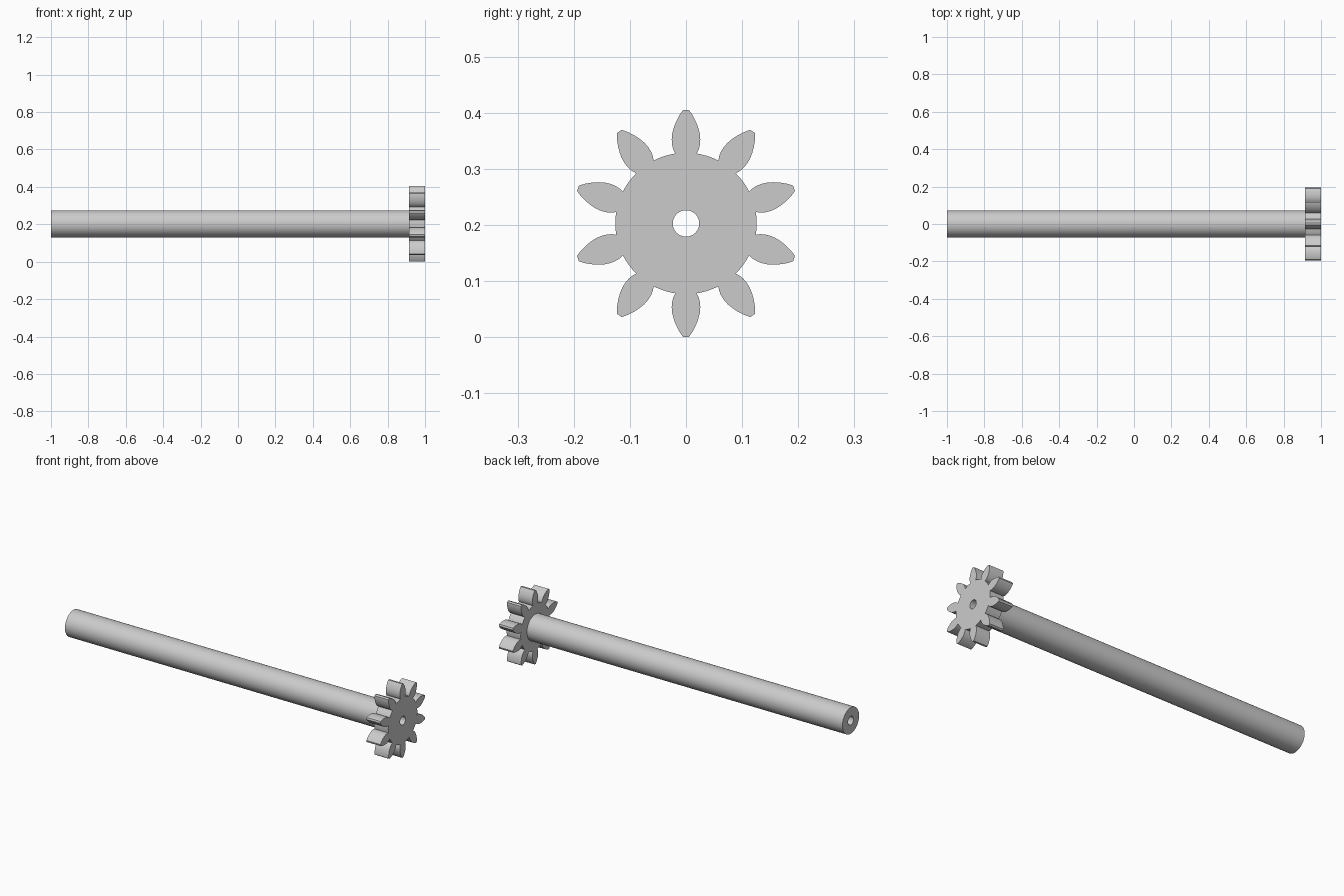
import bpy
import bmesh
from math import cos, sin, tau, radians, asin

cube = bpy.data.objects.get("Cube")
if cube:
    bpy.data.objects.remove(cube, do_unlink=True)

AXIS_Z = 0.2025
TIP_R, ROOT_R, SHAFT_R, BORE_R = 0.2025, 0.126, 0.072, 0.0235
TEETH = 10

steel = bpy.data.materials.new("light_grey")
steel.use_nodes = True
grey = (0.6, 0.6, 0.6, 1)
steel.diffuse_color = grey
steel.node_tree.nodes["Principled BSDF"].inputs["Base Color"].default_value = grey


def polar(r, a):
    """Point in the y-z plane, angle measured from straight up."""
    return r * sin(a), r * cos(a)


def circle(r, n=64):
    return [polar(r, tau * i / n) for i in range(n)]


def bored_bar(name, outline, x0, x1):
    """Extrude an outline with a round bore along x."""
    bm = bmesh.new()
    for loop in (outline, circle(BORE_R, 48)):
        vs = [bm.verts.new((x0, y, z + AXIS_Z)) for y, z in loop]
        for i, v in enumerate(vs):
            bm.edges.new((v, vs[i - 1]))
    bmesh.ops.triangle_fill(bm, use_beauty=True, edges=bm.edges[:])
    ext = bmesh.ops.extrude_face_region(bm, geom=bm.faces[:], use_keep_orig=True)
    moved = [g for g in ext["geom"] if isinstance(g, bmesh.types.BMVert)]
    bmesh.ops.translate(bm, verts=moved, vec=(x1 - x0, 0, 0))
    bmesh.ops.recalc_face_normals(bm, faces=bm.faces[:])
    mesh = bpy.data.meshes.new(name)
    bm.to_mesh(mesh)
    bm.free()
    mesh.materials.append(steel)
    obj = bpy.data.objects.new(name, mesh)
    bpy.context.collection.objects.link(obj)
    bpy.ops.object.select_all(action='DESELECT')
    obj.select_set(True)
    bpy.context.view_layer.objects.active = obj
    bpy.ops.object.shade_smooth_by_angle(angle=radians(30))
    return obj


# Tooth flank: radius and half width, from root to tip
flank = [(ROOT_R, 0.019), (0.133, 0.0225), (0.142, 0.0248), (0.152, 0.0255),
         (0.162, 0.0245), (0.172, 0.0218), (0.182, 0.0178), (0.192, 0.0125),
         (0.198, 0.0085), (TIP_R, 0.005)]
half = [(r, asin(w / r)) for r, w in flank]

# Gear outline: rising flank, falling flank, then the root arc
outline = []
for t in range(TEETH):
    mid = tau * t / TEETH
    outline += [polar(r, mid - a) for r, a in half]
    outline.append(polar(TIP_R, mid))
    outline += [polar(r, mid + a) for r, a in reversed(half)]
    start = half[0][1]
    gap = tau / TEETH - 2 * start
    outline += [polar(ROOT_R, mid + start + gap * k / 5) for k in range(1, 5)]

bored_bar("pinion_gear", outline, 0.915, 1.0)
bored_bar("shaft", circle(SHAFT_R), -1.0, 0.915)
